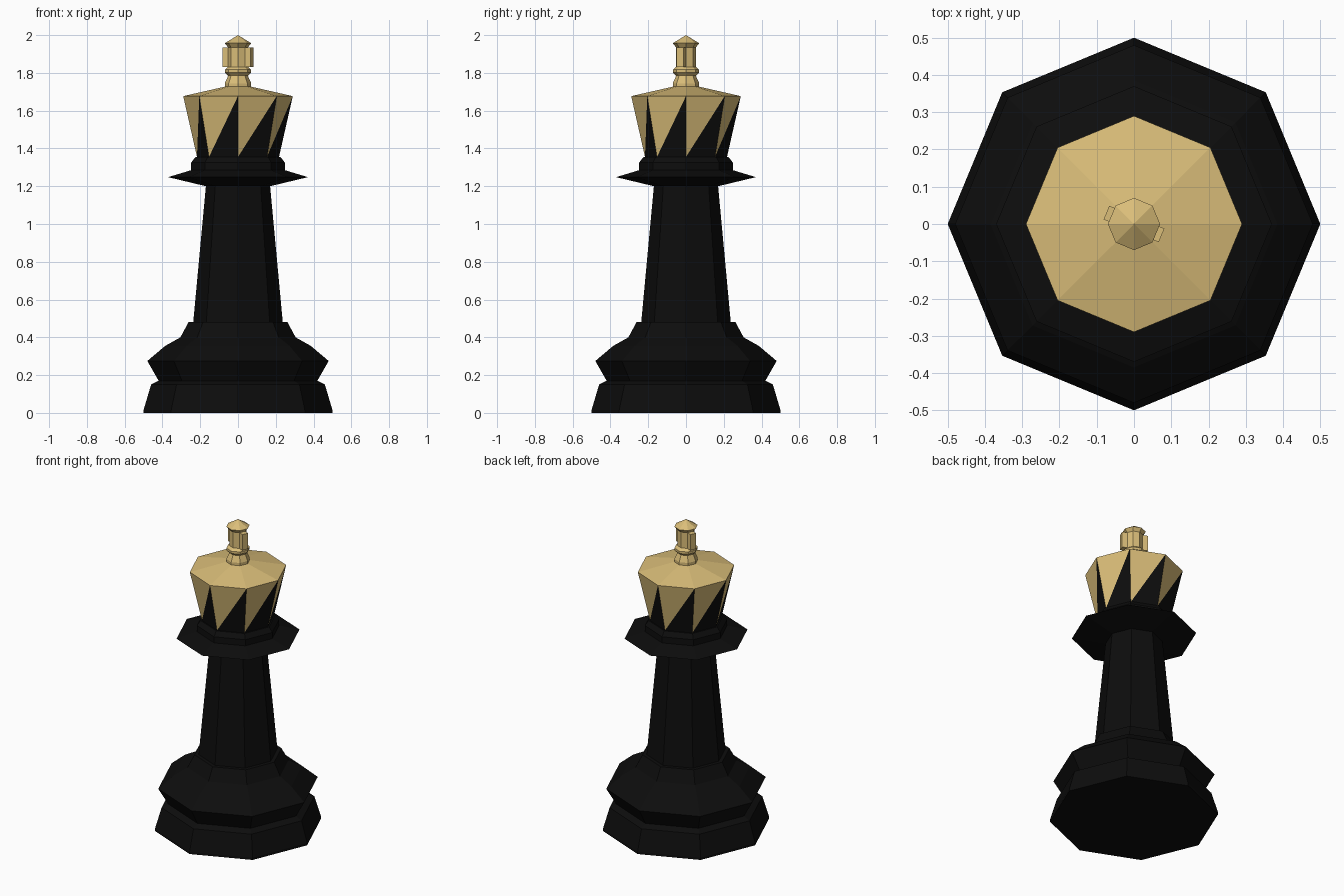
import bpy, bmesh
from math import cos, sin, pi

if "Cube" in bpy.data.objects:
    bpy.data.objects.remove(bpy.data.objects["Cube"])

N = 8


def material(name, rgb):
    m = bpy.data.materials.new(name)
    m.diffuse_color = (*rgb, 1)
    m.use_nodes = True
    m.node_tree.nodes["Principled BSDF"].inputs["Base Color"].default_value = m.diffuse_color
    return m


black = material("black", (0.004, 0.004, 0.004))
gold = material("gold", (0.70, 0.51, 0.19))


def ring(bm, r, z):
    return [bm.verts.new((r * cos(2 * pi * k / N), r * sin(2 * pi * k / N), z))
            for k in range(N)]


def turn(bm, profile, bottom=True, top=True):
    """Eight-sided turned solid; returns the side faces level by level."""
    rings = [ring(bm, r, z) for r, z in profile]
    levels = []
    for a, b in zip(rings, rings[1:]):
        levels.append([bm.faces.new((a[k], a[(k + 1) % N], b[(k + 1) % N], b[k]))
                       for k in range(N)])
    if bottom:
        bm.faces.new(rings[0][::-1])
    if top:
        bm.faces.new(rings[-1])
    return rings, levels


def finish(bm, name, *mats):
    me = bpy.data.meshes.new(name)
    bm.normal_update()
    bm.to_mesh(me)
    bm.free()
    for m in mats:
        me.materials.append(m)
    ob = bpy.data.objects.new(name, me)
    bpy.context.collection.objects.link(ob)
    return ob


# Stepped foot, tapered shaft and collar
bm = bmesh.new()
turn(bm, [(0.50, 0), (0.50, 0.015), (0.46, 0.15), (0.42, 0.17), (0.48, 0.275),
          (0.385, 0.355), (0.305, 0.40), (0.262, 0.48), (0.237, 0.48),
          (0.17, 1.20), (0.37, 1.248), (0.248, 1.285), (0.248, 1.325),
          (0.225, 1.355)])
finish(bm, "body", black)

# Flared crown: every side is split by a diagonal into a black and a gold triangle
bm = bmesh.new()
low, high = ring(bm, 0.217, 1.355), ring(bm, 0.29, 1.677)
neck = ring(bm, 0.07, 1.727)
for k in range(N):
    j = (k + 1) % N
    bm.faces.new((low[k], low[j], high[j]))
    bm.faces.new((low[k], high[j], high[k])).material_index = 1
    bm.faces.new((high[k], high[j], neck[j], neck[k])).material_index = 1
bm.faces.new(low[::-1])
bm.faces.new(neck).material_index = 1
finish(bm, "crown", black, gold)

# Finial: turned knobs, stem and pointed cap
bm = bmesh.new()
rings, levels = turn(bm, [(0.07, 1.725), (0.07, 1.745), (0.052, 1.785),
                          (0.07, 1.802), (0.07, 1.817), (0.052, 1.832),
                          (0.052, 1.935), (0.07, 1.957)], top=False)
tip = bm.verts.new((0, 0, 2))
for k in range(N):
    bm.faces.new((rings[-1][k], rings[-1][(k + 1) % N], tip))

# Cross arms: two opposite stem faces pushed outwards
bm.normal_update()
stem = levels[5]
for f in (stem[3], stem[7]):
    n = f.normal.copy()
    arm = bmesh.ops.extrude_discrete_faces(bm, faces=[f])["faces"][0]
    bmesh.ops.translate(bm, verts=arm.verts, vec=n * 0.032)
finish(bm, "finial", gold)
